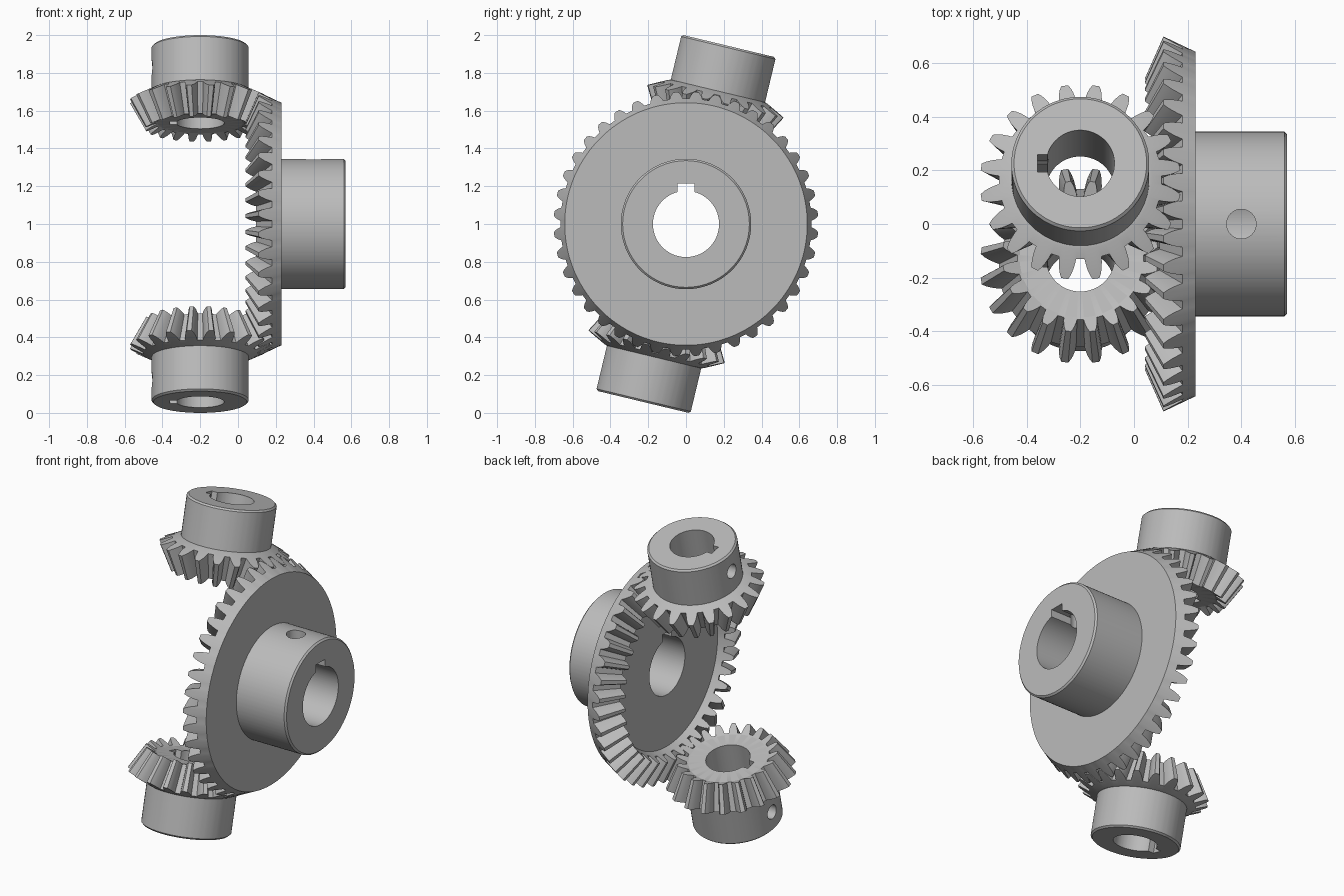
import bpy, bmesh, math
from mathutils import Matrix, Vector

cube = bpy.data.objects.get("Cube")
if cube:
    bpy.data.objects.remove(cube, do_unlink=True)

steel = bpy.data.materials.new("grey_steel")
steel.use_nodes = True
GREY = (0.5, 0.5, 0.5, 1)
steel.diffuse_color = GREY
steel.node_tree.nodes["Principled BSDF"].inputs["Base Color"].default_value = GREY

APEX = Vector((-0.2, 0, 1))      # shared apex of the pitch cones
SMALL_R, BIG_R = 0.342, 0.684    # pitch radii
INNER = 0.775                    # scale of the inner tooth end
TILT = math.radians(13.5)

# Half tooth: height from pitch line, half width
HALF = [(-0.043, 0.036), (-0.026, 0.033), (0, 0.0265), (0.019, 0.020), (0.036, 0.012)]
TOOTH = [(h, -w) for h, w in HALF] + [(h, w) for h, w in reversed(HALF)]


def add_object(name, bm):
    mesh = bpy.data.meshes.new(name)
    bmesh.ops.recalc_face_normals(bm, faces=bm.faces)
    bm.to_mesh(mesh)
    bm.free()
    obj = bpy.data.objects.new(name, mesh)
    bpy.context.collection.objects.link(obj)
    mesh.materials.append(steel)
    return obj


def cut(obj, bm):
    """Subtract a temporary solid from obj."""
    cutter = add_object("cutter", bm)
    cutter.hide_render = True
    mod = obj.modifiers.new("cut", 'BOOLEAN')
    mod.operation = 'DIFFERENCE'
    mod.solver = 'EXACT'
    mod.object = cutter
    bpy.ops.object.select_all(action='DESELECT')
    obj.select_set(True)
    bpy.context.view_layer.objects.active = obj
    bpy.ops.object.modifier_apply(modifier=mod.name)
    bpy.data.objects.remove(cutter, do_unlink=True)


def bevel_gear(name, teeth, radius, depth, rings, key, screw, axis, key_dir):
    """Gear around local z with its cone apex at the origin, keyway towards local x."""
    cone = math.atan2(radius, depth)
    bm = bmesh.new()
    step = 2 * math.pi / teeth
    points = [(h, (i + 0.5) * step + w / radius) for i in range(teeth) for h, w in TOOTH]

    def vert(r, a, z):
        return bm.verts.new((r * math.cos(a), r * math.sin(a), z))

    # Toothed loops at both ends, then plain rings round the body and bore
    loops = [[vert(s * (radius + h * math.cos(cone)), a, s * (depth - h * math.sin(cone)))
              for h, a in points] for s in (1, INNER)]
    loops += [[vert(r, a, z) for _, a in points] for r, z in rings]
    count = len(points)
    for k, lower in enumerate(loops):
        upper = loops[(k + 1) % len(loops)]
        for i in range(count):
            j = (i + 1) % count
            bm.faces.new((lower[i], lower[j], upper[j], upper[i]))
    gear = add_object(name, bm)

    # Keyway along the whole bore
    reach, width = key
    bm = bmesh.new()
    bmesh.ops.create_cube(bm, size=1, matrix=Matrix.Translation((reach / 2, 0, 0.5))
                          @ Matrix.Diagonal((reach, width, 2, 1)))
    cut(gear, bm)

    # Set screw hole through the hub wall
    height, hole = screw
    bm = bmesh.new()
    bmesh.ops.create_cone(bm, cap_ends=True, segments=32, radius1=hole, radius2=hole, depth=0.5,
                          matrix=Matrix.Translation((0.25, 0, height))
                          @ Matrix.Rotation(math.pi / 2, 4, 'Y'))
    cut(gear, bm)

    frame = Matrix((key_dir, axis.cross(key_dir), axis)).transposed()
    gear.matrix_world = Matrix.Translation(APEX) @ frame.to_4x4()
    bpy.ops.object.shade_smooth_by_angle(angle=math.radians(25))
    return gear


def body(face, bore, end, hub, base, rim):
    """Rings from the front face, through the bore, and back over the hub."""
    c = 0.01
    return [face, (bore, face[1]), (bore, end), (hub - c, end), (hub, end - c), (hub, base), rim]


# Large crown gear with its hub on the left side
bevel_gear("crown_gear", 40, BIG_R, SMALL_R,
           body((0.497, 0.33), 0.175, 0.77, 0.345, 0.43, (0.642, 0.43)),
           (0.215, 0.09), (0.60, 0.055), Vector((1, 0, 0)), Vector((0, 0, 1)))

# Two matching pinions on one tilted axis
lean = Vector((0, math.sin(TILT), math.cos(TILT)))
for name, axis in (("upper_pinion", lean), ("lower_pinion", -lean)):
    bevel_gear(name, 20, SMALL_R, BIG_R,
               body((0.226, 0.549), 0.127, 0.969, 0.257, 0.724, (0.268, 0.721)),
               (0.16, 0.066), (0.85, 0.043), axis, Vector((-1, 0, 0)))
